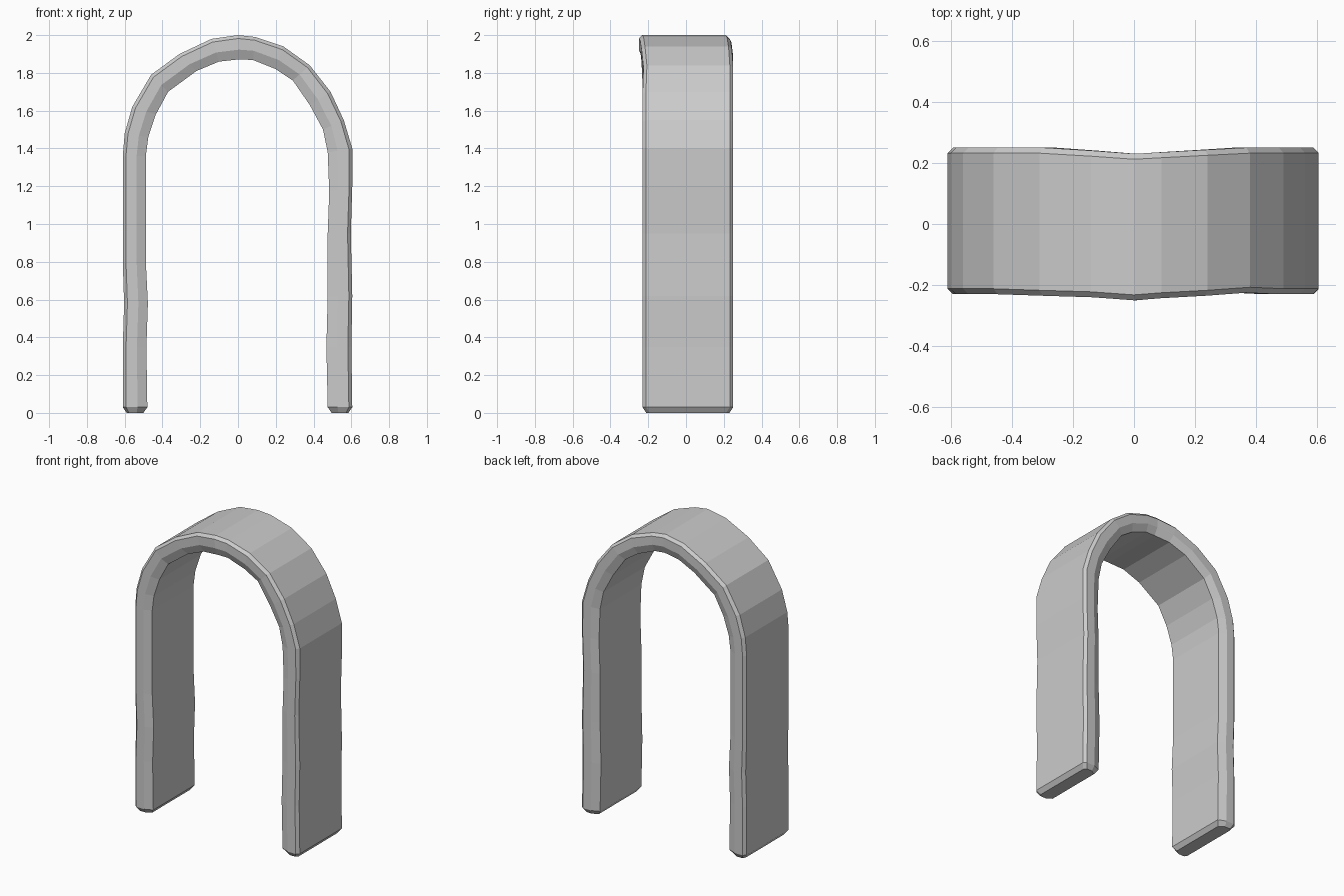
import bpy, bmesh

# Stations along the arch: outer x, outer z, inner x, inner z, front y, back y
stations = [
    (-0.61, 0.03, -0.48, 0.03, -0.23, 0.25),
    (-0.61, 0.35, -0.485, 0.35, -0.23, 0.25),
    (-0.603, 0.58, -0.477, 0.58, -0.23, 0.25),
    (-0.61, 0.80, -0.488, 0.80, -0.23, 0.25),
    (-0.61, 1.36, -0.488, 1.36, -0.23, 0.25),
    (-0.60, 1.48, -0.475, 1.46, -0.23, 0.25),
    (-0.56, 1.62, -0.435, 1.58, -0.23, 0.25),
    (-0.46, 1.79, -0.37, 1.70, -0.23, 0.25),
    (-0.31, 1.90, -0.22, 1.81, -0.235, 0.25),
    (-0.14, 1.98, -0.10, 1.86, -0.24, 0.24),
    (0.0, 2.00, 0.01, 1.872, -0.25, 0.23),
    (0.09, 1.99, 0.08, 1.868, -0.243, 0.235),
    (0.24, 1.94, 0.20, 1.82, -0.235, 0.243),
    (0.38, 1.84, 0.29, 1.76, -0.225, 0.25),
    (0.49, 1.70, 0.38, 1.63, -0.23, 0.25),
    (0.56, 1.55, 0.45, 1.50, -0.23, 0.25),
    (0.605, 1.40, 0.475, 1.38, -0.23, 0.25),
    (0.605, 1.20, 0.483, 1.17, -0.23, 0.25),
    (0.597, 0.95, 0.475, 0.95, -0.23, 0.25),
    (0.605, 0.62, 0.475, 0.62, -0.23, 0.25),
    (0.60, 0.35, 0.468, 0.35, -0.23, 0.25),
    (0.605, 0.03, 0.475, 0.03, -0.23, 0.25),
]

# Half cross-section: fraction from outer to inner face, inset from the side
section = [(0.0, 0.018), (0.14, 0.0), (0.6, 0.0), (1.0, 0.022)]


def add_ring(bm, xo, zo, xi, zi, yf, yb):
    pts = [(t, yf + d) for t, d in section] + [(t, yb - d) for t, d in reversed(section)]
    return [bm.verts.new((xo + (xi - xo) * t, y, zo + (zi - zo) * t)) for t, y in pts]


def foot(s):
    # Slightly smaller ring on the ground, giving the foot a chamfer
    xo, _, xi, _, yf, yb = s
    k = 0.16
    return (xo + (xi - xo) * k, 0, xi + (xo - xi) * k, 0, yf + 0.02, yb - 0.02)


# Arch: swept band with chamfered feet
bm = bmesh.new()
path = [foot(stations[0])] + stations + [foot(stations[-1])]
rings = [add_ring(bm, *s) for s in path]
for a, b in zip(rings, rings[1:]):
    for i in range(len(a)):
        j = (i + 1) % len(a)
        bm.faces.new((a[i], a[j], b[j], b[i]))
bm.faces.new(rings[0])
bm.faces.new(rings[-1])
bmesh.ops.recalc_face_normals(bm, faces=bm.faces)

mesh = bpy.data.meshes.new("arch")
bm.to_mesh(mesh)
bm.free()
bpy.context.collection.objects.link(bpy.data.objects.new("arch", mesh))
